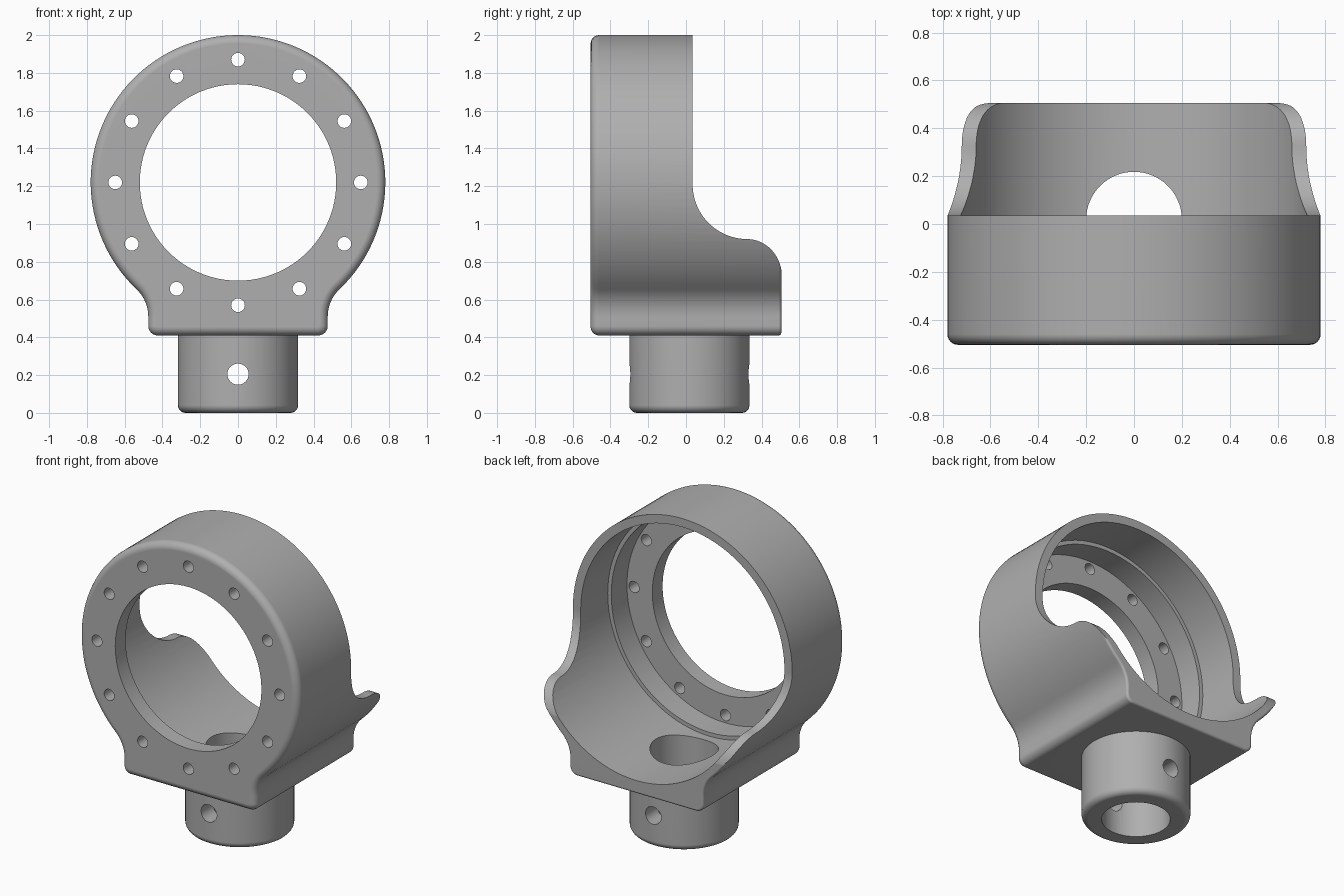
import bpy, bmesh
from math import radians, sin, cos, atan2, degrees, sqrt
from mathutils import Matrix, Vector

cube = bpy.data.objects.get("Cube")
if cube:
    bpy.data.objects.remove(cube, do_unlink=True)

RING_Z, RING_R = 1.22, 0.78
BASE_X, BASE_Z = 0.475, 0.41
DEPTH = 0.505

grey = bpy.data.materials.new("satin_grey")
grey.use_nodes = True
grey.diffuse_color = (0.43, 0.43, 0.43, 1)
grey.node_tree.nodes["Principled BSDF"].inputs["Base Color"].default_value = (0.43, 0.43, 0.43, 1)


def arc(cx, cy, rx, ry, start, end, n):
    angles = [radians(start + (end - start) * i / n) for i in range(n + 1)]
    return [(cx + rx * cos(a), cy + ry * sin(a)) for a in angles]


def finish(bm, name):
    bmesh.ops.recalc_face_normals(bm, faces=bm.faces)
    mesh = bpy.data.meshes.new(name)
    bm.to_mesh(mesh)
    bm.free()
    mesh.materials.append(grey)
    obj = bpy.data.objects.new(name, mesh)
    bpy.context.collection.objects.link(obj)
    return obj


def prism(points, direction):
    """Closed solid made by sweeping a polygon along a direction."""
    bm = bmesh.new()
    face = bm.faces.new([bm.verts.new(p) for p in points])
    out = bmesh.ops.extrude_face_region(bm, geom=[face], use_keep_orig=True)
    moved = [v for v in out["geom"] if isinstance(v, bmesh.types.BMVert)]
    bmesh.ops.translate(bm, verts=moved, vec=direction)
    bmesh.ops.recalc_face_normals(bm, faces=bm.faces)
    return bm


def round_edges(bm, rule, width, segments):
    edges = [e for e in bm.edges if all(rule(v.co) for v in e.verts)]
    bmesh.ops.bevel(bm, geom=edges, offset=width, segments=segments, profile=0.5,
                    affect="EDGES", clamp_overlap=False)


def cylinder(radius, start, end, sides):
    start, end = Vector(start), Vector(end)
    axis = end - start
    turn = axis.to_track_quat("Z", "Y").to_matrix().to_4x4()
    bm = bmesh.new()
    bmesh.ops.create_cone(bm, cap_ends=True, segments=sides, radius1=radius, radius2=radius,
                          depth=axis.length, matrix=Matrix.Translation((start + end) / 2) @ turn)
    return bm


def combine(target, other, operation):
    mod = target.modifiers.new("combine", "BOOLEAN")
    mod.operation, mod.solver, mod.object = operation, "EXACT", other
    bpy.ops.object.select_all(action="DESELECT")
    bpy.context.view_layer.objects.active = target
    target.select_set(True)
    bpy.ops.object.modifier_apply(modifier=mod.name)
    bpy.data.objects.remove(other, do_unlink=True)


# Ring outline flowing through a fillet into the square foot
corner, fillet = 0.05, 0.2
fx = BASE_X + fillet
fz = RING_Z - sqrt((RING_R + fillet) ** 2 - fx ** 2)
meet = degrees(atan2(RING_Z - fz, -fx))
half = arc(BASE_X - corner, BASE_Z + corner, corner, corner, -90, 0, 6)
half += arc(fx, fz, fillet, fillet, 180, meet, 10)
half += arc(0, RING_Z, RING_R, RING_R, meet - 180, 90, 48)[1:]
outline = half + [(-x, z) for x, z in reversed(half[:-1])]

bm = prism([(x, -DEPTH, z) for x, z in outline], (0, 2 * DEPTH, 0))
round_edges(bm, lambda p: p.y < -DEPTH + 0.001, 0.045, 6)
round_edges(bm, lambda p: p.y > DEPTH - 0.001, 0.015, 3)
housing = finish(bm, "ring_housing")

# Round stem below the foot
STEM_Y = 0.018
bm = cylinder(0.318, (0, STEM_Y, 0), (0, STEM_Y, BASE_Z + 0.03), 80)
round_edges(bm, lambda p: p.z < 0.001, 0.04, 5)
combine(housing, finish(bm, "stem"), "UNION")

# Sweeping cut that leaves two low wings at the back
sweep = [(0.035, 2.3)]
sweep += arc(0.325, 1.21, 0.29, 0.29, 180, 270, 20)
sweep += arc(0.325, 0.72, 0.183, 0.2, 90, 0, 16)[1:]
sweep += [(0.8, 0.72), (0.8, 2.3)]
combine(housing, finish(prism([(-1, y, z) for y, z in sweep], (2, 0, 0)), "back_cutter"), "DIFFERENCE")

# Stepped bore: wide chamber, narrower seat, front opening
for radius, front in ((0.725, -0.24), (0.70, -0.40), (0.52, -0.8)):
    bore = cylinder(radius, (0, front, RING_Z), (0, 0.8, RING_Z), 96)
    combine(housing, finish(bore, "bore_cutter"), "DIFFERENCE")

# Stem bore and cross pin hole
bore = cylinder(0.2, (0, STEM_Y, -0.2), (0, STEM_Y, 0.9), 64)
combine(housing, finish(bore, "stem_bore_cutter"), "DIFFERENCE")
pin = cylinder(0.056, (0, -0.7, 0.205), (0, 0.7, 0.205), 32)
combine(housing, finish(pin, "pin_cutter"), "DIFFERENCE")

# Twelve bolt holes around the front flange
for i in range(12):
    a = radians(30 * i)
    x, z = 0.65 * cos(a), RING_Z + 0.65 * sin(a)
    bolt = cylinder(0.036, (x, -0.7, z), (x, -0.32, z), 24)
    combine(housing, finish(bolt, "bolt_cutter"), "DIFFERENCE")

# Smooth curved walls, crisp machined edges
bpy.ops.object.shade_smooth_by_angle(angle=radians(32))
weighted = housing.modifiers.new("weighted_normals", "WEIGHTED_NORMAL")
weighted.keep_sharp = True
